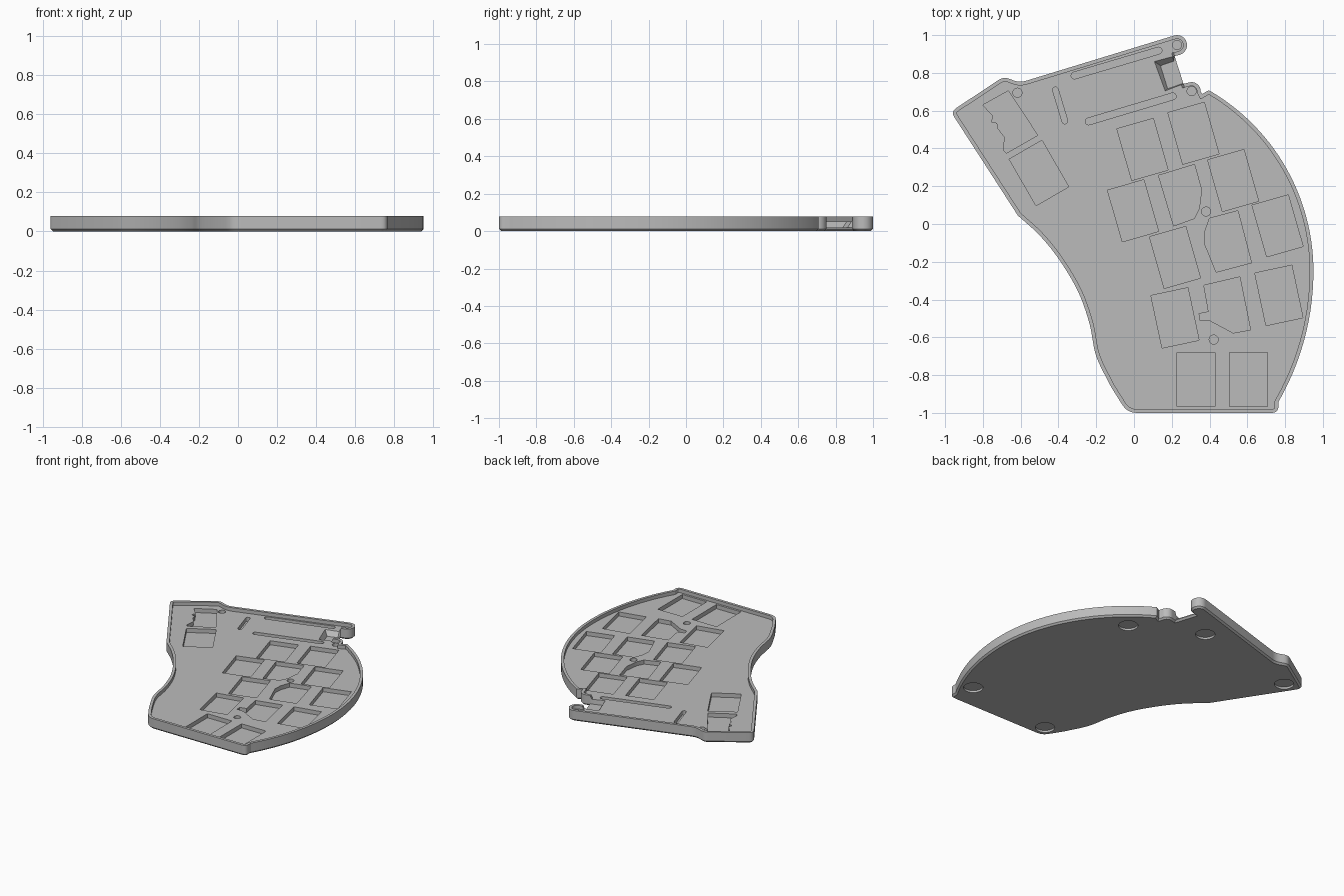
import bpy, bmesh
from math import sin, cos, atan2, degrees, radians
from mathutils import Vector

cube = bpy.data.objects.get("Cube")
if cube:
    bpy.data.objects.remove(cube)

TOP, DECK, POCKET, FOOT, PORT = 0.078, 0.052, 0.022, 0.015, 0.018

grey = bpy.data.materials.new("case_grey")
grey.use_nodes = True
grey.diffuse_color = (0.5, 0.5, 0.5, 1)
grey.node_tree.nodes["Principled BSDF"].inputs["Base Color"].default_value = (0.5, 0.5, 0.5, 1)


def arc(cx, cy, r, a0, a1, n=12):
    steps = [radians(a0 + (a1 - a0) * i / n) for i in range(n + 1)]
    return [Vector((cx + r * cos(a), cy + r * sin(a))) for a in steps]


def vectors(pts):
    return [Vector(p) for p in pts]


def spline(pts, n=5):
    """Smooth path through the points."""
    p = vectors(pts)
    p = [2 * p[0] - p[1]] + p + [2 * p[-1] - p[-2]]
    out = []
    for a, b, c, d in zip(p, p[1:], p[2:], p[3:]):
        for i in range(n):
            t = i / n
            out.append(0.5 * (2 * b + (c - a) * t + (2 * a - 5 * b + 4 * c - d) * t * t
                              + (3 * b - a - 3 * c + d) * t ** 3))
    return out + [p[-2]]


def fillet(prev, corner, nxt, r, n=5):
    """Round one corner with a short quadratic curve."""
    prev, c, nxt = vectors((prev, corner, nxt))
    a = c + (prev - c).normalized() * r
    b = c + (nxt - c).normalized() * r
    return [a * (1 - t) ** 2 + c * 2 * t * (1 - t) + b * t * t
            for t in (i / n for i in range(n + 1))]


def inset(loop, d):
    """Move a clockwise loop inward by d."""
    out = []
    for i, p in enumerate(loop):
        e0 = (p - loop[i - 1]).normalized()
        e1 = (loop[(i + 1) % len(loop)] - p).normalized()
        n0, n1 = Vector((e0.y, -e0.x)), Vector((e1.y, -e1.x))
        out.append(p + (n0 + n1) * d / max(0.4, 1 + n0.dot(n1)))
    return out


# Outline, clockwise from the front left corner
front_left, front_right = (-0.035, -1.0), (0.765, -1.0)
side_left, back_left = (-0.97, 0.595), (-0.69, 0.78)
back_dip = (-0.605, 0.748)
waist = spline([(-0.12, -0.865), (-0.2, -0.7), (-0.235, -0.53), (-0.295, -0.36),
                (-0.395, -0.19), (-0.5, -0.06), (-0.615, 0.045)])
back_lug = arc(0.228, 0.947, 0.053, 106, -74)
inner_lug = arc(0.305, 0.703, 0.048, 106, 0)
bow = arc(-0.156, -0.25, 1.106, 59, 0, 28) + arc(-0.434, -0.25, 1.384, -1.5, -30, 12)

before_port = fillet(front_right, front_left, waist[0], 0.05) + waist
before_port += fillet(waist[-1], side_left, back_left, 0.035)
before_port += fillet(side_left, back_left, back_dip, 0.03)
before_port += fillet(back_left, back_dip, back_lug[0], 0.035)
before_port += back_lug + [Vector((0.215, 0.889))]
after_port = [Vector((0.262, 0.742))] + inner_lug
after_port += vectors([(0.36, 0.688), (0.395, 0.708)]) + bow
after_port += fillet(bow[-1], front_right, front_left, 0.035)

# The port opening at three levels: below it, on its floor, and at the deck
port_edge = vectors([(0.217, 0.883), (0.23, 0.842), (0.248, 0.786), (0.26, 0.748)])
port_floor = vectors([(0.21, 0.862), (0.14, 0.838), (0.178, 0.716), (0.256, 0.743)])
port_rim = vectors([(0.205, 0.886), (0.108, 0.86), (0.165, 0.705), (0.25, 0.738)])
outline = before_port + port_edge + after_port
floor_line = before_port + port_floor + after_port
top_line = before_port + port_rim + after_port
rim_line = inset(top_line, 0.02)
rim_heights = [TOP] * len(before_port) + [DECK] * len(port_rim) + [TOP] * len(after_port)

bm = bmesh.new()


def ring(loop, z):
    heights = z if isinstance(z, list) else [z] * len(loop)
    return [bm.verts.new((p[0], p[1], h)) for p, h in zip(loop, heights)]


def bridge(a, b):
    for i in range(len(a)):
        j = (i + 1) % len(a)
        bm.faces.new((a[i], a[j], b[j], b[i]))


def fill_between(rings):
    """Flat surface inside the first ring, open at the other rings."""
    edges = [bm.edges.get((r[i - 1], r[i])) for r in rings for i in range(len(r))]
    bmesh.ops.triangle_fill(bm, use_beauty=True, edges=edges, normal=(0, 0, 1))


def recess(loop, z_open, z_end):
    mouth, end = ring(loop, z_open), ring(loop, z_end)
    bridge(mouth, end)
    bm.faces.new(end)
    return mouth


def key_pocket(x, y, angle):
    c, s = cos(radians(angle)), sin(radians(angle))
    w, h = 0.1, 0.142
    return [(x + c * u - s * v, y + s * u + c * v)
            for u, v in ((-w, -h), (w, -h), (w, h), (-w, h))]


def slot(x0, y0, x1, y1, r):
    a = degrees(atan2(y1 - y0, x1 - x0))
    return arc(x0, y0, r, a + 90, a + 270, 8) + arc(x1, y1, r, a - 90, a + 90, 8)


# Key pockets
pockets = [key_pocket(*k) for k in (
    (0.045, 0.395, 16), (0.315, 0.48, 16), (-0.005, 0.07, 16),
    (0.525, 0.23, 16), (0.217, -0.177, 16), (0.76, -0.01, 16),
    (0.217, -0.497, 12), (0.767, -0.378, 12),
    (0.328, -0.823, 0), (0.606, -0.823, 0), (-0.503, 0.27, 30))]

# Key pockets with corners cleared for the screws, and the controller pocket
pockets += [
    [(0.13, 0.257), (0.32, 0.315), (0.358, 0.18), (0.345, 0.08), (0.32, 0.03), (0.21, -0.01)],
    [(0.4, 0.03), (0.55, 0.07), (0.622, -0.205), (0.435, -0.255), (0.372, -0.1), (0.375, -0.04)],
    [(0.37, -0.325), (0.56, -0.28), (0.617, -0.56), (0.525, -0.577), (0.4, -0.51),
     (0.35, -0.51), (0.345, -0.475), (0.395, -0.465)],
    [(-0.8, 0.63), (-0.665, 0.705), (-0.51, 0.47), (-0.675, 0.375), (-0.69, 0.39),
     (-0.685, 0.46), (-0.72, 0.505), (-0.725, 0.535), (-0.755, 0.54), (-0.745, 0.57)]]

# Cable slots
pockets += [slot(-0.315, 0.786, 0.13, 0.918, 0.018), slot(-0.24, 0.543, 0.205, 0.676, 0.018),
            slot(-0.416, 0.71, -0.366, 0.545, 0.015)]

# Screw holes
pockets += [arc(x, y, 0.024, 0, 345, 23) for x, y in (
    (-0.617, 0.695), (0.228, 0.947), (0.305, 0.703), (0.382, 0.066), (0.422, -0.612))]

# Round foot recesses underneath
feet = [arc(x, y, 0.065, 0, 350, 35) for x, y in (
    (0.73, -0.8), (0.47, 0.5), (0.0, 0.74), (-0.83, 0.57), (0.02, -0.9))]

# Tray walls, from the chamfered base up over the rim and down to the deck
walls = [ring(inset(outline, 0.012), 0), ring(outline, 0.012), ring(outline, PORT),
         ring(floor_line, PORT), ring(top_line, rim_heights),
         ring(rim_line, rim_heights), ring(rim_line, DECK)]
for low, high in zip(walls, walls[1:]):
    bridge(low, high)

# Underside and deck, open at their recesses
fill_between([walls[0]] + [recess(f, 0, FOOT) for f in feet])
fill_between([walls[-1]] + [recess(p, DECK, POCKET) for p in pockets])

bmesh.ops.remove_doubles(bm, verts=bm.verts, dist=0.00001)
bmesh.ops.recalc_face_normals(bm, faces=bm.faces)
mesh = bpy.data.meshes.new("case_tray")
bm.to_mesh(mesh)
bm.free()
mesh.materials.append(grey)
case = bpy.data.objects.new("case_tray", mesh)
bpy.context.collection.objects.link(case)

bpy.ops.object.select_all(action='DESELECT')
bpy.context.view_layer.objects.active = case
case.select_set(True)
bpy.ops.object.shade_smooth_by_angle(angle=radians(25))
